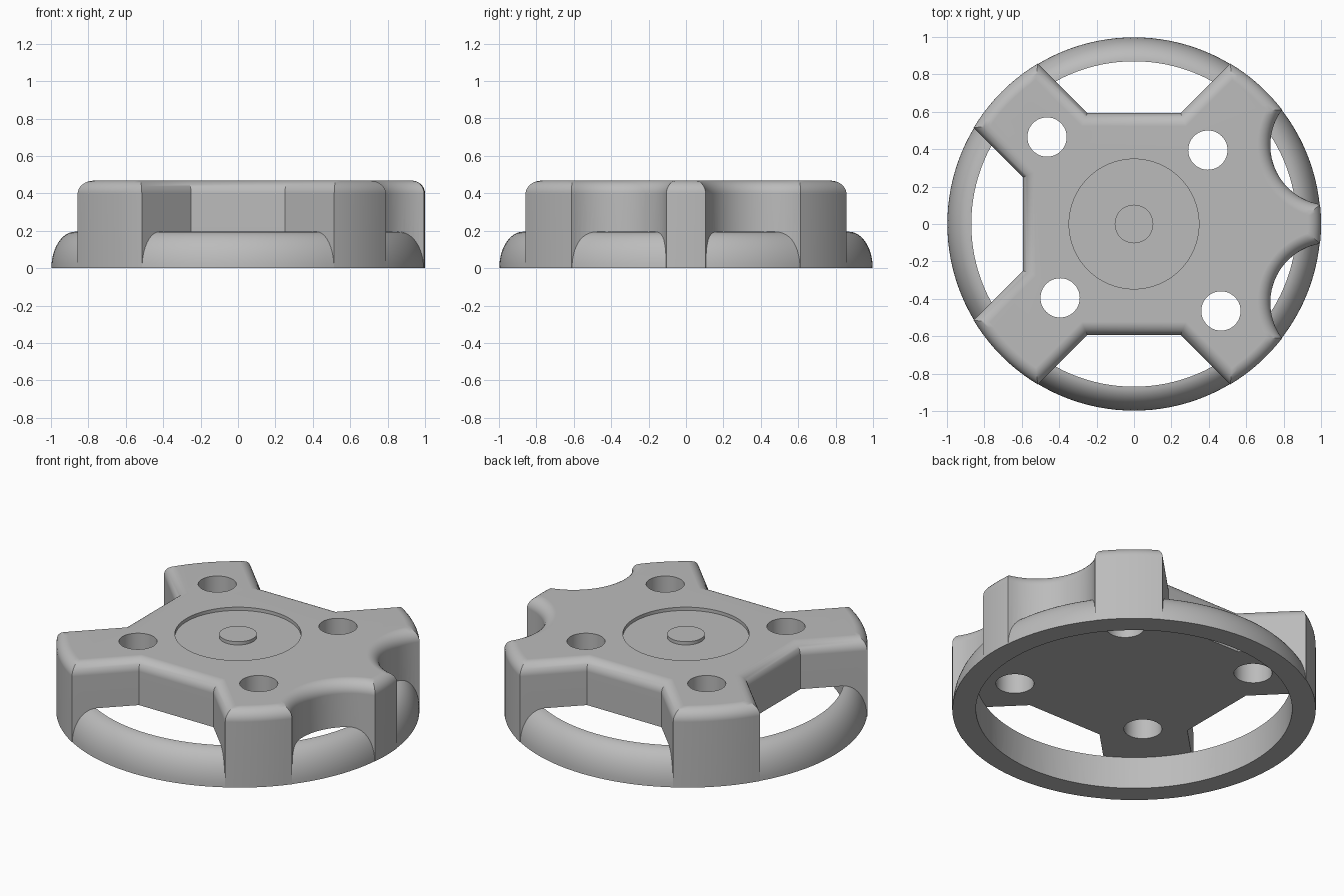
import bpy, bmesh
from math import sin, cos, asin, acos, pi, radians, sqrt

if "Cube" in bpy.data.objects:
    bpy.data.objects.remove(bpy.data.objects["Cube"], do_unlink=True)

HEIGHT, FLOOR, FILLET = 0.468, 0.195, 0.07
RIM_INNER = 0.87
SCALLOP_DIST, SCALLOP_R, SCALLOP_DIR = 1.13, 0.32, radians(21.85)

metal = bpy.data.materials.new("plain grey")
metal.use_nodes = True
metal.diffuse_color = (0.5, 0.5, 0.5, 1)
metal.node_tree.nodes["Principled BSDF"].inputs["Base Color"].default_value = (0.5, 0.5, 0.5, 1)


def arc(r, a, b, n, cx=0.0, cy=0.0):
    return [(cx + r * cos(a + (b - a) * i / n), cy + r * sin(a + (b - a) * i / n))
            for i in range(n + 1)]


def outline(d):
    """Plan of the body, moved inward by d; the point count never changes."""
    r, s = 1 - d, SCALLOP_R + d
    half = acos((SCALLOP_DIST**2 + r * r - s * s) / (2 * SCALLOP_DIST * r))
    a1, a2 = SCALLOP_DIR - half, SCALLOP_DIR + half
    # scalloped finger grip, swept on the side facing the centre
    turn = asin(r * sin(half) / s)
    grip = arc(s, SCALLOP_DIR + pi + turn, SCALLOP_DIR + pi - turn, 24,
               SCALLOP_DIST * cos(SCALLOP_DIR), SCALLOP_DIST * sin(SCALLOP_DIR))
    # notch with a straight back and 45 degree sides
    slant = 0.343 - d * sqrt(2)
    edge = pi / 4 + asin(slant / (r * sqrt(2)))
    back = 0.593 - d
    side = back - slant
    pts = arc(r, 0, a1, 4) + grip[1:-1] + arc(r, a2, edge, 8)
    pts += [(side, back), (-side, back)]
    pts += arc(r, pi - edge, pi / 2 + edge, 10) + [(-back, side)]
    return pts + [(x, -y) for x, y in reversed(pts[1:])]


def finish(bm, name):
    bmesh.ops.recalc_face_normals(bm, faces=bm.faces)
    mesh = bpy.data.meshes.new(name)
    bm.to_mesh(mesh)
    bm.free()
    mesh.materials.append(metal)
    obj = bpy.data.objects.new(name, mesh)
    bpy.context.collection.objects.link(obj)
    return obj


def bridge(bm, a, b):
    for i in range(len(a)):
        j = (i + 1) % len(a)
        bm.faces.new((a[i], a[j], b[j], b[i]))


def loft(name, levels):
    """Closed solid through (plan points, z) levels."""
    bm = bmesh.new()
    loops = [[bm.verts.new((x, y, z)) for x, y in pts] for pts, z in levels]
    for a, b in zip(loops, loops[1:]):
        bridge(bm, a, b)
    bm.faces.new(loops[0])
    bm.faces.new(loops[-1])
    return finish(bm, name)


def cylinder(name, r, z0, z1, cx=0.0, cy=0.0, n=64):
    circle = arc(r, 0, 2 * pi, n, cx, cy)[:-1]
    return loft(name, [(circle, z0), (circle, z1)])


def lathe(name, profile, n=128):
    """Ring made by turning a closed (radius, z) profile."""
    bm = bmesh.new()
    loops = [[bm.verts.new((x, y, z)) for x, y in arc(r, 0, 2 * pi, n)[:-1]]
             for r, z in profile]
    for a, b in zip(loops, loops[1:] + loops[:1]):
        bridge(bm, a, b)
    return finish(bm, name)


def combine(target, tool, operation):
    mod = target.modifiers.new(operation.lower(), 'BOOLEAN')
    mod.object, mod.operation, mod.solver = tool, operation, 'EXACT'
    bpy.context.view_layer.objects.active = target
    bpy.ops.object.modifier_apply(modifier=mod.name)
    bpy.data.objects.remove(tool, do_unlink=True)


# Body with arms, rounded over along its top edge
levels = [(outline(0), 0)]
for i in range(9):
    t = i / 8 * pi / 2
    levels.append((outline(FILLET * (1 - cos(t))), HEIGHT - FILLET + FILLET * sin(t)))
body = loft("handwheel_body", levels)

# Rounded rim joining the arm feet
rim_width = 0.998 - RIM_INNER
rim_profile = [(RIM_INNER - 0.02, 0)]
rim_profile += [(RIM_INNER + rim_width * cos(i / 12 * pi / 2), FLOOR * sin(i / 12 * pi / 2))
                for i in range(13)]
rim_profile.append((RIM_INNER - 0.02, FLOOR - 0.02))
combine(body, lathe("rim", rim_profile), 'UNION')

# Hollow underside
combine(body, cylinder("underside_cutter", RIM_INNER, -0.1, FLOOR, n=128), 'DIFFERENCE')

# Four through holes, two pairs at different distances
for x, y in ((-0.465, 0.465), (0.395, 0.395), (-0.395, -0.395), (0.465, -0.465)):
    combine(body, cylinder("hole_cutter", 0.105, 0.1, 0.6, x, y), 'DIFFERENCE')

# Shallow round recess leaving a central boss
recess = [(0.103, HEIGHT - 0.02), (0.347, HEIGHT - 0.02), (0.347, 0.55), (0.103, 0.55)]
combine(body, lathe("recess_cutter", recess, 96), 'DIFFERENCE')

# Smooth curved walls, crisp edges
bpy.ops.object.select_all(action='DESELECT')
body.select_set(True)
bpy.context.view_layer.objects.active = body
bpy.ops.object.shade_smooth_by_angle(angle=radians(30))
normals = body.modifiers.new("flat_face_normals", 'WEIGHTED_NORMAL')
normals.keep_sharp = True
